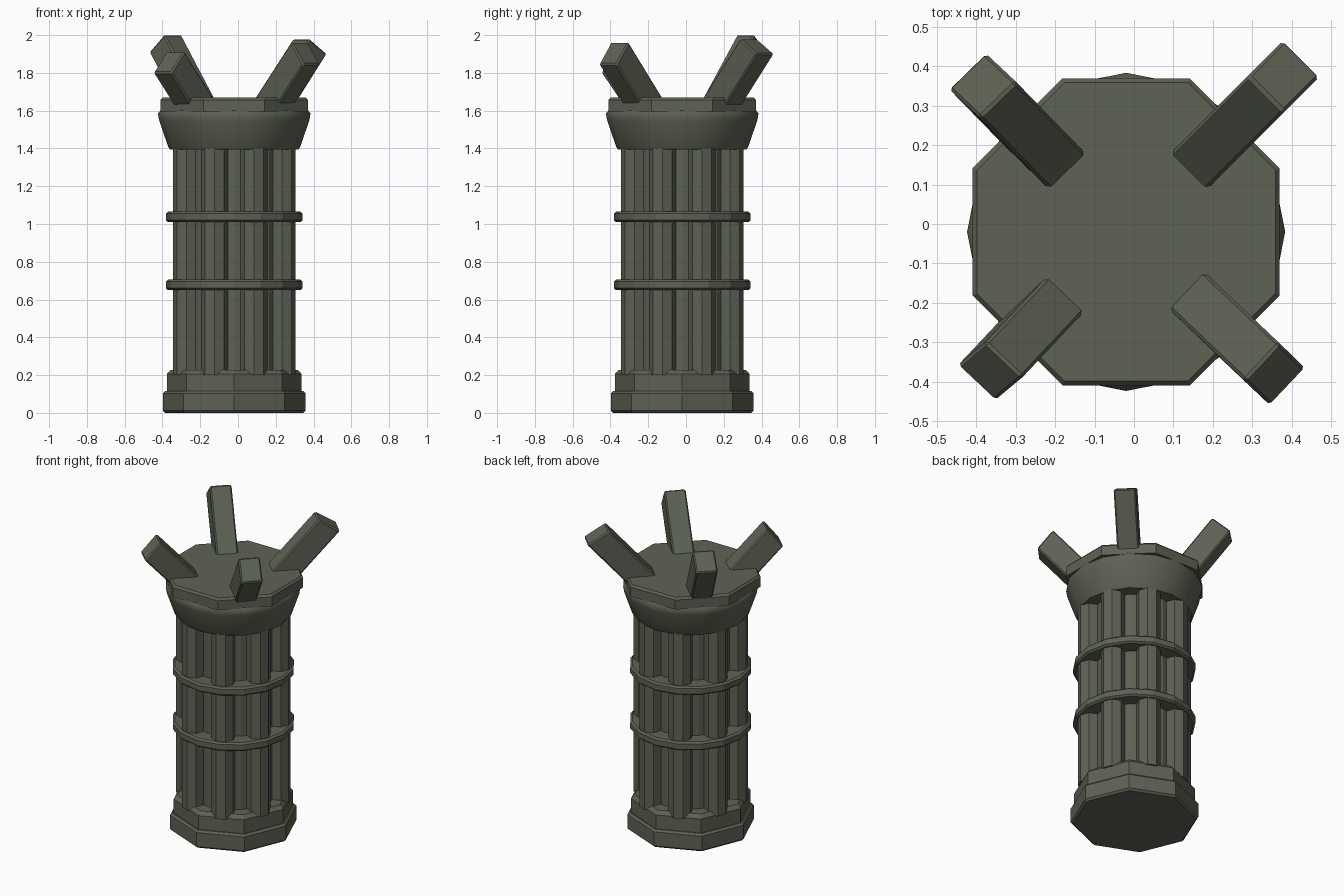
import bpy, bmesh, math
from mathutils import Vector

if "Cube" in bpy.data.objects:
    bpy.data.objects.remove(bpy.data.objects["Cube"])

stone = bpy.data.materials.new("dark green grey stone")
stone.diffuse_color = (0.11, 0.123, 0.089, 1)
stone.use_nodes = True
stone.node_tree.nodes["Principled BSDF"].inputs["Base Color"].default_value = stone.diffuse_color
CX, CY = -0.02, -0.02          # axis of the pillar


def finish(name, bm, bevel=0):
    bmesh.ops.recalc_face_normals(bm, faces=bm.faces)
    me = bpy.data.meshes.new(name)
    bm.to_mesh(me)
    bm.free()
    me.materials.append(stone)
    ob = bpy.data.objects.new(name, me)
    bpy.context.collection.objects.link(ob)
    if bevel:
        m = ob.modifiers.new("bevel", 'BEVEL')
        m.width, m.segments = bevel, 1
        m.limit_method, m.angle_limit = 'ANGLE', math.radians(50)
    return ob


def lathe(name, profile, sides, turn=0, x=CX, y=CY, bevel=0, smooth=False):
    """Closed polygonal solid from (radius, height) pairs."""
    bm = bmesh.new()
    rings = []
    for r, z in profile:
        rings.append([bm.verts.new((x + r * math.cos(turn + math.tau * i / sides),
                                    y + r * math.sin(turn + math.tau * i / sides), z))
                      for i in range(sides)])
    for a, b in zip(rings, rings[1:]):
        for i in range(sides):
            j = (i + 1) % sides
            f = bm.faces.new((a[i], a[j], b[j], b[i]))
            f.smooth = smooth
    bm.faces.new(rings[0])
    bm.faces.new(rings[-1])
    return finish(name, bm, bevel)


# stepped octagonal base
lathe("base_plinth", [(0.378, 0), (0.378, 0.115)], 8, bevel=0.012)
lathe("base_step", [(0.357, 0.10), (0.357, 0.205), (0.335, 0.228)], 8)

# core with a ring of eight slim shafts
lathe("core", [(0.262, 0.2), (0.262, 1.45)], 16)
for k in range(8):
    a = math.radians(22.5 + 45 * k)
    lathe("shaft_%d" % k, [(0.072, 0.2), (0.072, 1.45)], 8, a + math.pi / 8,
          CX + 0.274 * math.cos(a), CY + 0.274 * math.sin(a))

# binding bands
for name, z in (("lower_band", 0.65), ("upper_band", 1.01)):
    lathe(name, [(0.35, z), (0.362, z + 0.01), (0.362, z + 0.045), (0.35, z + 0.055)], 16)

# flared capital and octagonal top slab
cap = lathe("capital", [(0.34, 1.395), (0.35, 1.41), (0.398, 1.55), (0.404, 1.585), (0.39, 1.602)],
            16, smooth=True)
lathe("top_slab", [(0.422, 1.595), (0.422, 1.657), (0.41, 1.67)], 8, math.pi / 8)

# four leaning prongs: foot at slab level, inner and outer edges of the end
prongs = {
    "back_right_prong": ((0.14, 0.135, 1.67), (0.335, 0.33, 1.98), (0.427, 0.422, 1.90)),
    "back_left_prong": ((-0.17, 0.135, 1.67), (-0.345, 0.315, 2.003), (-0.425, 0.39, 1.91)),
    "front_left_prong": ((-0.175, -0.18, 1.67), (-0.33, -0.345, 1.915), (-0.402, -0.405, 1.80)),
    "front_right_prong": ((0.135, -0.17, 1.67), (0.325, -0.35, 1.965), (0.392, -0.415, 1.845)),
}
for name, pts in prongs.items():
    foot, inner, outer = map(Vector, pts)
    slope = (inner - foot) / (inner.z - foot.z)
    side = Vector((-slope.y, slope.x, 0)).normalized() * 0.065
    low = [p - slope * (p.z - 1.61) for p in (inner, outer)]
    bm = bmesh.new()
    for p in (inner, outer, *low):
        bm.verts.new(p + side)
        bm.verts.new(p - side)
    bmesh.ops.convex_hull(bm, input=bm.verts)
    bmesh.ops.dissolve_limit(bm, angle_limit=0.02, verts=bm.verts, edges=bm.edges)
    finish(name, bm, bevel=0.008)
